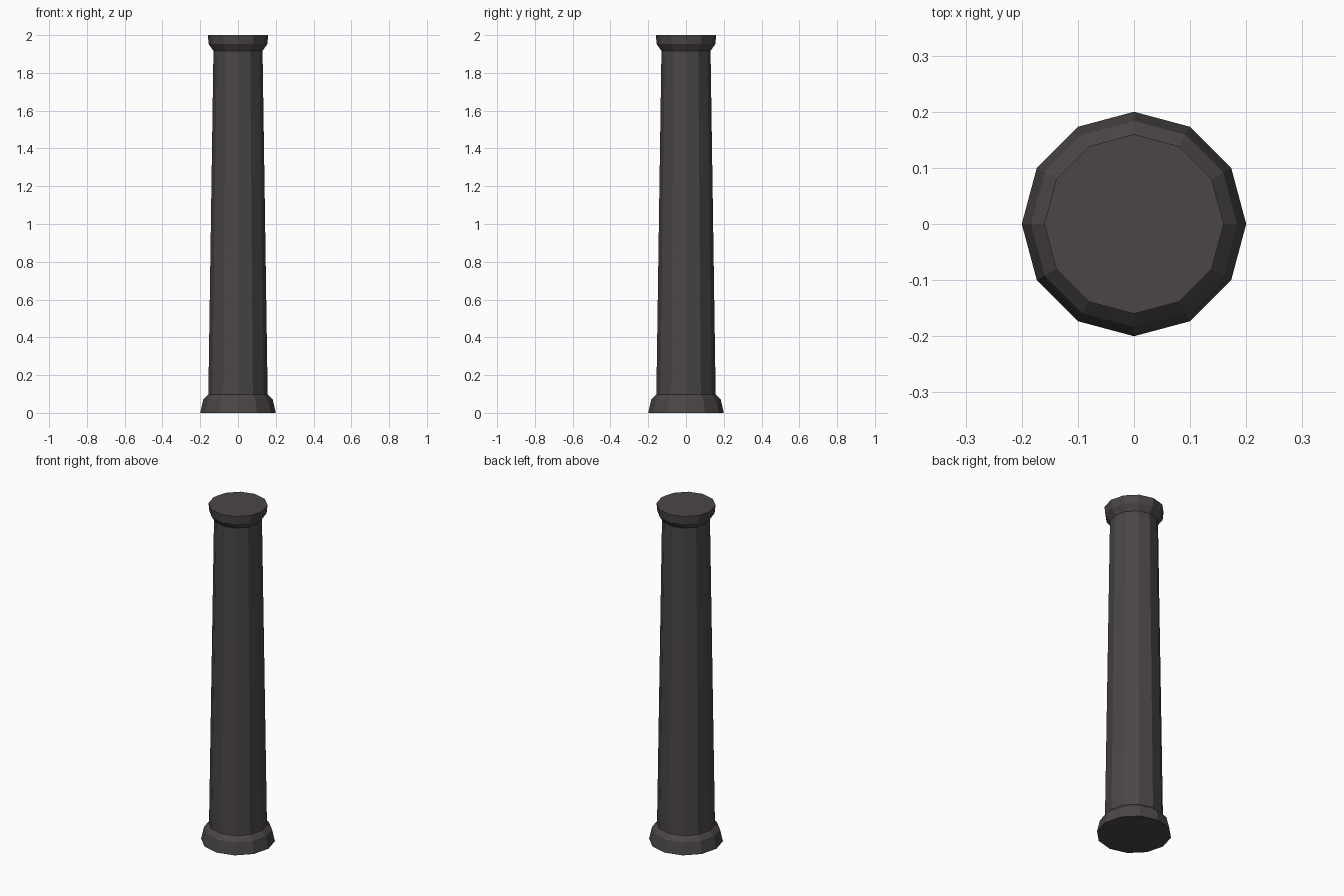
import bpy, bmesh, math

if "Cube" in bpy.data.objects:
    bpy.data.objects.remove(bpy.data.objects["Cube"])

SIDES = 12

stone = bpy.data.materials.new("dark_stone")
stone.diffuse_color = (0.068, 0.061, 0.059, 1)
stone.use_nodes = True
stone.node_tree.nodes["Principled BSDF"].inputs["Base Color"].default_value = stone.diffuse_color


def lathe(name, profile):
    """Closed 12-sided solid turned from (radius, height) points, bottom to top."""
    bm = bmesh.new()
    rings = [[bm.verts.new((r * math.cos(2 * math.pi * i / SIDES),
                            r * math.sin(2 * math.pi * i / SIDES), z))
              for i in range(SIDES)] for r, z in profile]
    for low, high in zip(rings, rings[1:]):
        for i in range(SIDES):
            j = (i + 1) % SIDES
            bm.faces.new((low[i], low[j], high[j], high[i]))
    bm.faces.new(rings[0][::-1])
    bm.faces.new(rings[-1])
    mesh = bpy.data.meshes.new(name)
    bm.to_mesh(mesh)
    bm.free()
    mesh.materials.append(stone)
    obj = bpy.data.objects.new(name, mesh)
    bpy.context.collection.objects.link(obj)
    return obj


# One continuous column: flared base, tapering shaft, flared capital
lathe("column", [(0.20, 0), (0.184, 0.07), (0.157, 0.097),
                 (0.13, 1.917), (0.155, 1.952), (0.16, 2.0)])
